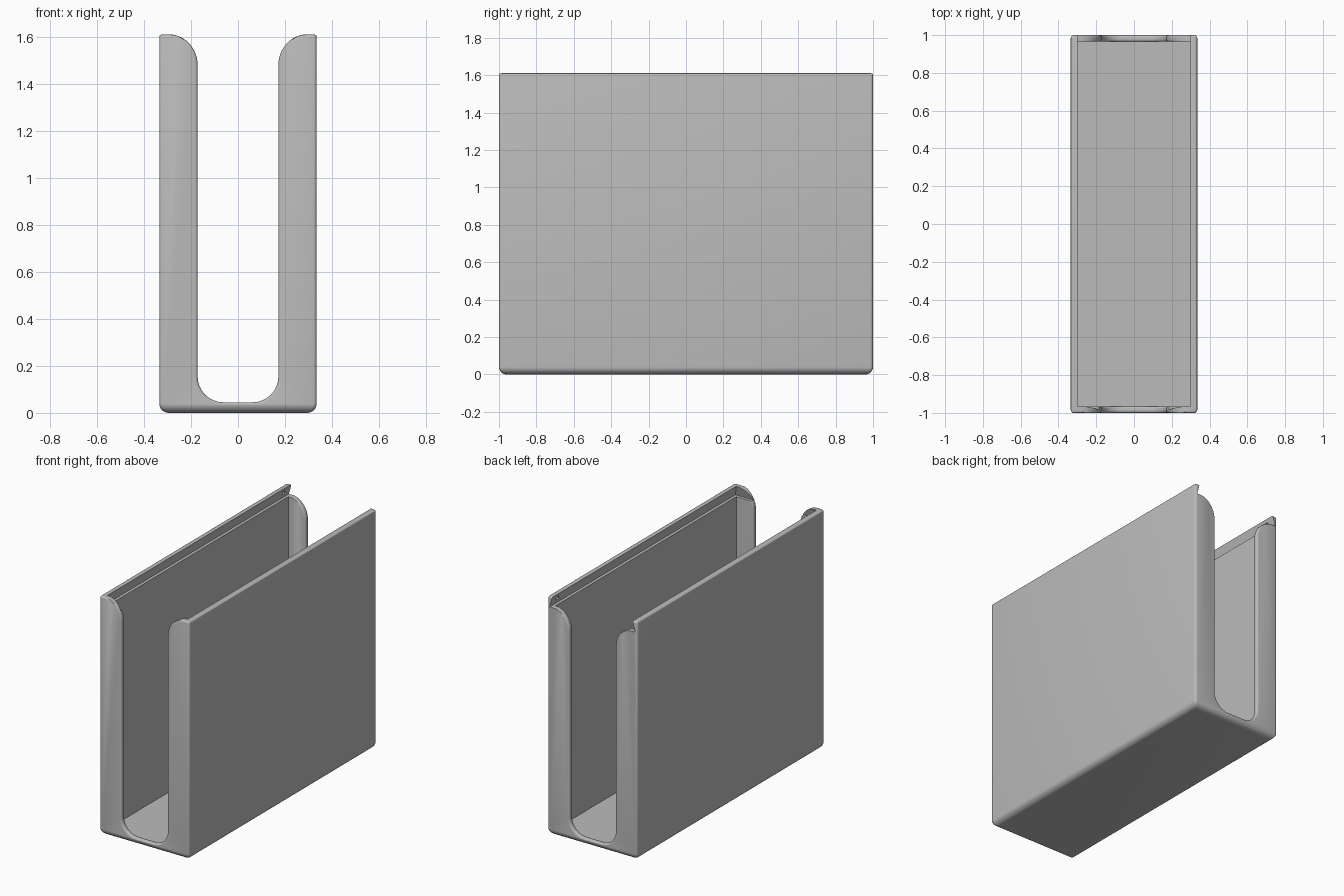
import bpy
import bmesh
from math import cos, sin, pi, radians

cube = bpy.data.objects.get("Cube")
if cube:
    bpy.data.objects.remove(cube, do_unlink=True)

HALF_X, HALF_Y, HEIGHT = 0.335, 1.0, 1.61
INNER_X, INNER_Y, FLOOR = 0.30, 0.965, 0.03
SLOT_Z = 1.54      # underside of the sliding lid groove
STEPS = 8

grey = bpy.data.materials.new("plain_grey")
grey.use_nodes = True
colour = (0.5, 0.5, 0.5, 1)
grey.diffuse_color = colour
grey.node_tree.nodes["Principled BSDF"].inputs["Base Color"].default_value = colour


def arc(start, end, steps=STEPS):
    return [radians(start + (end - start) * i / steps) for i in range(steps + 1)]


def loft(name, rings):
    """Closed solid through a stack of matching rings."""
    bm = bmesh.new()
    loops = [[bm.verts.new(p) for p in ring] for ring in rings]
    for a, b in zip(loops, loops[1:]):
        for i in range(len(a)):
            j = (i + 1) % len(a)
            bm.faces.new((a[i], a[j], b[j], b[i]))
    bm.faces.new(loops[0][::-1])
    bm.faces.new(loops[-1])
    bmesh.ops.recalc_face_normals(bm, faces=bm.faces[:])
    mesh = bpy.data.meshes.new(name)
    bm.to_mesh(mesh)
    bm.free()
    obj = bpy.data.objects.new(name, mesh)
    bpy.context.collection.objects.link(obj)
    mesh.materials.append(grey)
    return obj


def rounded_ring(inset, z, radius=0.015):
    cx, cy = HALF_X - inset - radius, HALF_Y - inset - radius
    return [(sx * cx + radius * cos(a), sy * cy + radius * sin(a), z)
            for sx, sy, start in ((1, 1, 0), (-1, 1, 90), (-1, -1, 180), (1, -1, 270))
            for a in arc(start, start + 90, 5)]


def box_ring(x, y0, y1, z):
    return [(-x, y0, z), (x, y0, z), (x, y1, z), (-x, y1, z)]


def opening_ring(y, grow, top):
    """Thumb opening outline: round bottom corners, flared at the top."""
    w, bottom, r = 0.172 + grow, 0.045 - grow, 0.11 + grow
    flare_x, flare_z = 0.298, 0.13
    half = [(w - r + r * sin(a), bottom + r - r * cos(a)) for a in arc(0, 90)]
    half += [(flare_x - (flare_x - w) * cos(a), top - flare_z + flare_z * sin(a))
             for a in arc(0, 90, 12)]
    half.append((flare_x, 2))
    return [(x, y, z) for x, z in half] + [(-x, y, z) for x, z in reversed(half)]


# Outer block: wide rounding underneath, slight rounding on top
body = loft("holder_body",
            [rounded_ring(0.04 * (1 - sin(a)), 0.04 * (1 - cos(a))) for a in arc(0, 90)]
            + [rounded_ring(0.01 * (1 - cos(a)), HEIGHT - 0.01 * (1 - sin(a)))
               for a in arc(0, 90, 4)])

# Inner cavity
cutters = [loft("cavity_cutter", [box_ring(INNER_X, -INNER_Y, INNER_Y, FLOOR),
                                  box_ring(INNER_X, -INNER_Y, INNER_Y, 1.58)])]

# Dovetail lid groove, open at the back
lean = 0.02
rise = HEIGHT - SLOT_Z
cutters.append(loft("lid_groove_cutter", [
    box_ring(INNER_X + lean, -INNER_Y - lean, 1.1, SLOT_Z),
    box_ring(INNER_X - lean, -INNER_Y + lean, 1.1, SLOT_Z + 2 * rise)]))

# Thumb openings in both end walls, with rounded rims
rim = 0.012
for side, top in ((-1, HEIGHT + 0.002), (1, SLOT_Z + 0.002)):
    stations = [(1.05, rim)]
    stations += [(HALF_Y - rim * (1 - cos(a)), rim * (1 - sin(a))) for a in arc(0, 90, 5)]
    stations += [(INNER_Y + rim * (1 - cos(a)), rim * (1 - sin(a))) for a in arc(90, 0, 5)]
    stations.append((0.94, rim))
    cutters.append(loft("opening_cutter",
                        [opening_ring(side * y, g, top) for y, g in stations]))

# Small lid catch dimples near the back of the groove
for side in (-1, 1):
    cutters.append(loft("dimple_cutter", [
        [(side * x, 0.93 + r * cos(a), 1.575 + r * sin(a)) for a in arc(0, 337.5, 15)]
        for x, r in ((0.29, 0.014), (0.312, 0.014), (0.321, 0.007))]))

# Carve the body
bpy.ops.object.select_all(action='DESELECT')
bpy.context.view_layer.objects.active = body
body.select_set(True)
for cutter in cutters:
    cutter.hide_render = True
    mod = body.modifiers.new("cut", 'BOOLEAN')
    mod.operation = 'DIFFERENCE'
    mod.solver = 'EXACT'
    mod.object = cutter
    bpy.ops.object.modifier_apply(modifier=mod.name)
    bpy.data.objects.remove(cutter, do_unlink=True)

bpy.ops.object.shade_smooth_by_angle(angle=radians(30))
